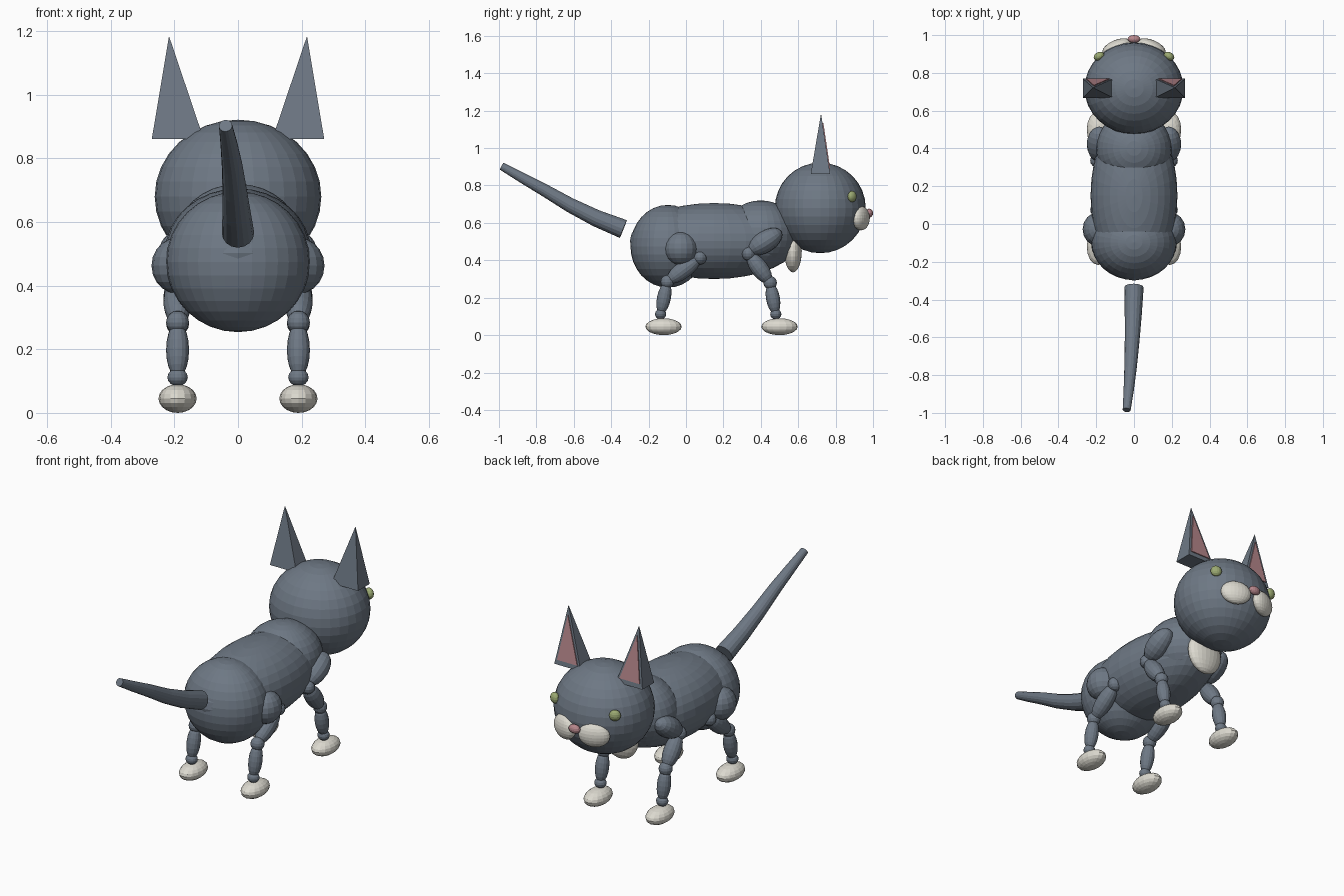
import bpy, bmesh, math
from mathutils import Vector, Matrix

if "Cube" in bpy.data.objects:
    bpy.data.objects.remove(bpy.data.objects["Cube"])


def material(name, rgb):
    m = bpy.data.materials.new(name)
    m.diffuse_color = (*rgb, 1)
    m.use_nodes = True
    m.node_tree.nodes["Principled BSDF"].inputs["Base Color"].default_value = m.diffuse_color
    return m


GREY = material("slate_grey", (0.155, 0.188, 0.232))
WHITE = material("warm_white", (0.72, 0.70, 0.63))
PINK = material("dusty_pink", (0.47, 0.24, 0.26))
GREEN = material("soft_green", (0.33, 0.40, 0.17))


def finish(name, bm, mat):
    bmesh.ops.recalc_face_normals(bm, faces=bm.faces)
    me = bpy.data.meshes.new(name)
    bm.to_mesh(me)
    bm.free()
    me.materials.append(mat)
    ob = bpy.data.objects.new(name, me)
    bpy.context.collection.objects.link(ob)
    return ob


def ball(name, centre, radii, mat, rot=None, seg=24, rings=12):
    """Faceted ellipsoid."""
    bm = bmesh.new()
    m = Matrix.Translation(centre) @ (rot or Matrix()) @ Matrix.Diagonal((*radii, 1))
    bmesh.ops.create_uvsphere(bm, u_segments=seg, v_segments=rings, radius=1, matrix=m)
    return finish(name, bm, mat)


def limb(name, a, b, rx, ry, mat):
    """Ellipsoid whose long axis runs from a to b."""
    a, b = Vector(a), Vector(b)
    d = b - a
    rot = Matrix.Rotation(-math.atan2(d.y, d.z), 4, 'X')
    return ball(name, (a + b) / 2, (rx, ry, d.length / 2), mat, rot, 16, 10)


# Torso and head
ball("rump", (0, -0.097, 0.475), (0.226, 0.2, 0.221), GREY, seg=32, rings=16)
ball("body", (0, 0.15, 0.503), (0.23, 0.45, 0.203), GREY, seg=32, rings=16)
ball("chest", (0, 0.40, 0.54), (0.20, 0.20, 0.18), GREY, seg=32, rings=16)
ball("head", (0, 0.718, 0.68), (0.262, 0.243, 0.242), GREY, seg=32, rings=16)
ball("bib", (0, 0.572, 0.45), (0.105, 0.047, 0.115), WHITE)
ball("nose", (0, 0.979, 0.652), (0.034, 0.021, 0.024), PINK, seg=16, rings=8)

for side, s in (("left", -1), ("right", 1)):
    # Face
    ball(f"{side}_eye", (s * 0.185, 0.888, 0.741), (0.03, 0.022, 0.03), GREEN,
         Matrix.Rotation(-s * 0.5, 4, 'Z'), 16, 8)
    ball(f"{side}_muzzle", (s * 0.09, 0.935, 0.625), (0.082, 0.04, 0.065), WHITE,
         Matrix.Rotation(-s * 0.38, 4, 'Z'))

    # Ear: leaning four-sided pyramid
    bm = bmesh.new()
    base = [bm.verts.new((s * x, y, 0.862)) for x, y in
            ((0.108, 0.667), (0.271, 0.667), (0.271, 0.77), (0.108, 0.77))]
    tip = bm.verts.new((s * 0.217, 0.722, 1.185))
    bm.faces.new(base)
    for i in range(4):
        bm.faces.new((base[i], base[(i + 1) % 4], tip))
    finish(f"{side}_ear", bm, GREY)

    # Thin pink plate on the front of the ear
    a = Vector((s * 0.271, 0.77, 0.862))
    b = Vector((s * 0.108, 0.77, 0.862))
    c = Vector((s * 0.217, 0.722, 1.185))
    mid = (a + b + c) / 3
    n = (b - a).cross(c - a).normalized()
    n *= 1 if n.y > 0 else -1
    bm = bmesh.new()
    rim = [mid + (p - mid) * 0.76 for p in (a, b, c)]
    low = [bm.verts.new(p - n * 0.002) for p in rim]
    top = [bm.verts.new(p + n * 0.005) for p in rim]
    bm.faces.new(low)
    bm.faces.new(top)
    for i in range(3):
        j = (i + 1) % 3
        bm.faces.new((low[i], low[j], top[j], top[i]))
    finish(f"{side}_inner_ear", bm, PINK)

    # Hip and shoulder
    x = s * 0.19
    ball(f"{side}_hip", (s * 0.19, -0.028, 0.463), (0.082, 0.09, 0.088), GREY, seg=16, rings=10)
    limb(f"{side}_shoulder", (s * 0.185, 0.335, 0.445), (s * 0.185, 0.51, 0.555), 0.065, 0.058, GREY)

    # Legs: elbow, upper leg, knee, lower leg, ankle and paw
    for end, elbow, knee, ankle, paw in (
            ("back", (0.075, 0.415), (-0.10, 0.285), (-0.136, 0.112), -0.12),
            ("front", (0.335, 0.435), (0.45, 0.28), (0.48, 0.112), 0.5)):
        tag = f"{end}_{side}"
        ball(tag + "_elbow", (x, *elbow), (0.042, 0.037, 0.038), GREY, seg=16, rings=8)
        limb(tag + "_upper_leg", (x, *knee), (x, *elbow), 0.045, 0.046, GREY)
        ball(tag + "_knee", (x, *knee), (0.036, 0.036, 0.036), GREY, seg=16, rings=8)
        limb(tag + "_lower_leg", (x, *ankle), (x, *knee), 0.036, 0.037, GREY)
        ball(tag + "_ankle", (x, *ankle), (0.032, 0.03, 0.028), GREY, seg=16, rings=8)
        ball(tag + "_paw", (x, paw, 0.045), (0.06, 0.097, 0.045), WHITE, seg=16, rings=10)

# Tail: tapered rings swept along a gentle curve
path = [Vector(p) for p in ((0, -0.335, 0.567), (-0.004, -0.48, 0.625), (-0.010, -0.62, 0.695),
                            (-0.018, -0.757, 0.775), (-0.028, -0.88, 0.843), (-0.039, -0.985, 0.903))]
bm = bmesh.new()
rings = []
N = 16
for i, p in enumerate(path):
    t = (path[min(i + 1, 5)] - path[max(i - 1, 0)]).normalized()
    u = t.cross(Vector((0, 0, 1))).normalized()
    v = u.cross(t)
    r = 0.051 - 0.03 * i / 5
    rings.append([bm.verts.new(p + r * (u * math.cos(k * math.tau / N) + v * math.sin(k * math.tau / N)))
                  for k in range(N)])
for lo, hi in zip(rings, rings[1:]):
    for k in range(N):
        bm.faces.new((lo[k], lo[(k + 1) % N], hi[(k + 1) % N], hi[k]))
bm.faces.new(rings[0])
bm.faces.new(rings[-1])
finish("tail", bm, GREY)
